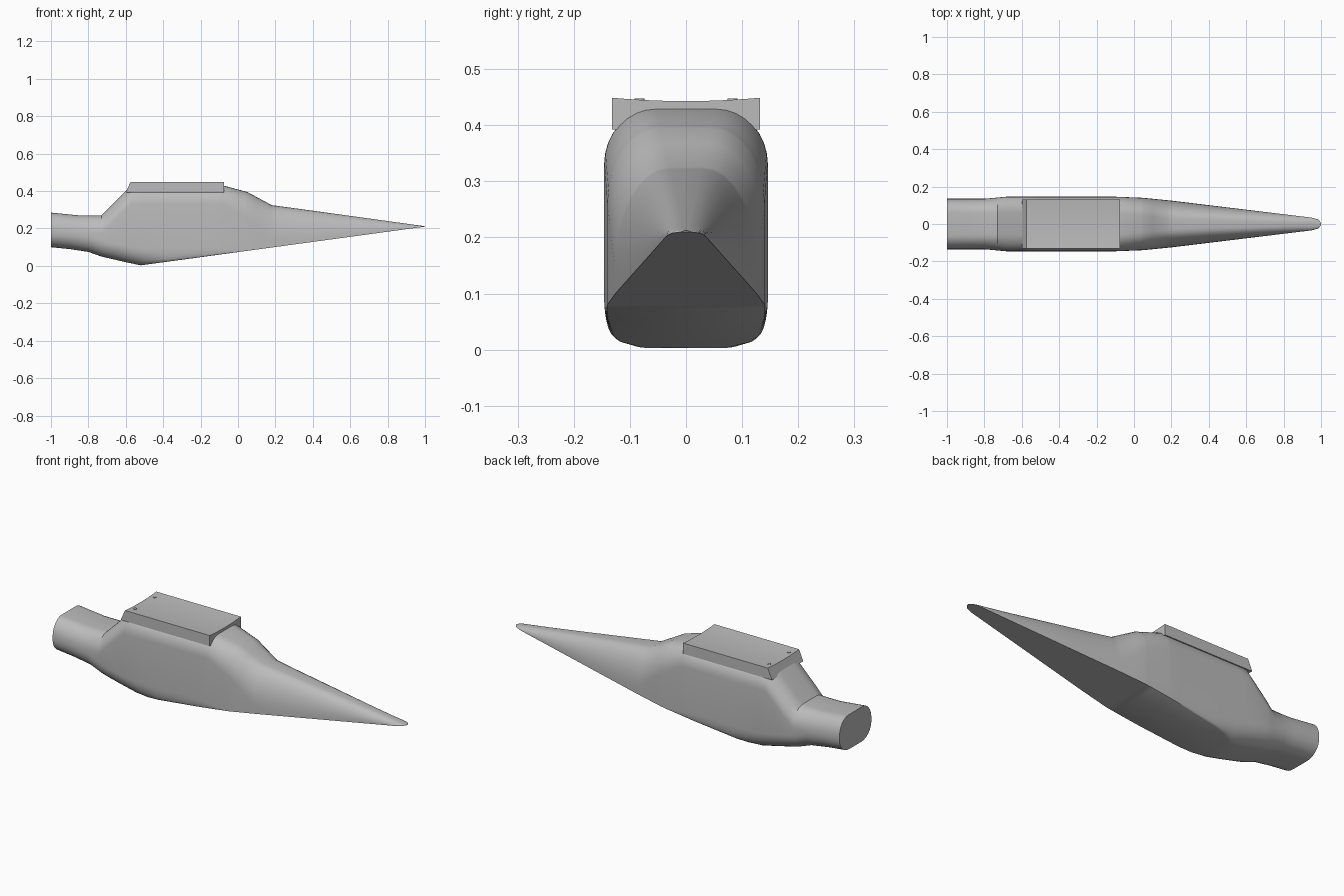
import bpy
import bmesh
from math import sin, cos, pi

cube = bpy.data.objects.get("Cube")
if cube:
    bpy.data.objects.remove(cube, do_unlink=True)


def material(name, value):
    mat = bpy.data.materials.new(name)
    mat.use_nodes = True
    colour = (value, value, value, 1)
    mat.diffuse_color = colour
    mat.node_tree.nodes["Principled BSDF"].inputs["Base Color"].default_value = colour
    return mat


GREY = material("plain grey", 0.5)


def finish(bm, name, angle):
    bmesh.ops.remove_doubles(bm, verts=bm.verts, dist=0.0001)
    bmesh.ops.recalc_face_normals(bm, faces=bm.faces)
    mesh = bpy.data.meshes.new(name)
    bm.to_mesh(mesh)
    bm.free()
    obj = bpy.data.objects.new(name, mesh)
    bpy.context.collection.objects.link(obj)
    mesh.materials.append(GREY)
    bpy.ops.object.select_all(action="DESELECT")
    obj.select_set(True)
    bpy.context.view_layer.objects.active = obj
    bpy.ops.object.shade_smooth_by_angle(angle=angle)
    return obj


def loft(bm, sections):
    rings = [[bm.verts.new(p) for p in section] for section in sections]
    count = len(rings[0])
    for a, b in zip(rings, rings[1:]):
        for i in range(count):
            j = (i + 1) % count
            bm.faces.new((a[i], a[j], b[j], b[i]))
    bm.faces.new(rings[0])
    bm.faces.new(rings[-1])


def along(profile, x):
    """Read a profile of (x, value) points at x."""
    for (xa, va), (xb, vb) in zip(profile, profile[1:]):
        if x <= xb:
            return va + (vb - va) * (x - xa) / (xb - xa)
    return profile[-1][1]


# Body profiles along its length
TOP = [(-1, .285), (-.85, .27), (-.73, .27), (-.57, .43), (-.08, .43),
       (.05, .395), (.18, .325), (.4, .295), (1, .212)]
BOTTOM = [(-1, .1), (-.9, .09), (-.8, .075), (-.73, .05), (-.6, .02),
          (-.52, .003), (1, .21)]
WIDTH = [(-1, .135), (-.8, .135), (-.68, .146), (-.1, .146), (.05, .14),
         (.2, .125), (.95, .034), (.985, .024), (1, .006)]
FLOOR = [(-1, .05), (-.52, .07), (-.45, .11), (-.38, .125), (-.15, .138), (.04, .141)]
KEEL = [(-1, .08), (-.52, .09), (-.15, .045), (.04, 0)]
CROWN = [(-1, .06), (-.57, .055), (-.08, .055), (.2, .03), (1, .003)]
SHOULDER = [(-1, .09), (-.57, .1), (-.08, .1), (.2, .18), (1, .1)]
STEPS = 8


def body_section(x):
    top, bottom, width = along(TOP, x), along(BOTTOM, x), along(WIDTH, x)
    height = top - bottom
    floor = min(along(FLOOR, x), width)
    keel = min(along(KEEL, x), height * .45)
    crown = min(along(CROWN, x), width * .5)
    shoulder = min(along(SHOULDER, x), height * .9)
    half = []
    for i in range(STEPS + 1):
        t = i / STEPS * pi / 2
        half.append((floor + (width - floor) * sin(t), bottom + keel * (1 - cos(t))))
    for i in range(STEPS + 1):
        t = i / STEPS * pi / 2
        half.append((crown + (width - crown) * cos(t), top - shoulder * (1 - sin(t))))
    return [(x, y, z) for y, z in half] + [(x, -y, z) for y, z in reversed(half)]


stations = {round(p[0], 3) for profile in (TOP, BOTTOM, WIDTH, FLOOR) for p in profile}
stations |= {i / 10 for i in range(-9, 10)}
bm = bmesh.new()
loft(bm, [body_section(x) for x in sorted(stations)])
finish(bm, "tapered_body", pi / 6)

# Saddle plate with a slightly hollow top and a raked rear end
bm = bmesh.new()
HALF = .132


def plate_section(x_low, x_high):
    rim = [(x_high, HALF * k / 5, .443 + .006 * (k / 5) ** 2) for k in range(-5, 6)]
    return rim + [(x_low, HALF, .392), (x_low, -HALF, .392)]


loft(bm, [plate_section(-.6, -.575), plate_section(-.075, -.075)])
finish(bm, "saddle_plate", pi / 6)

# Two small screw heads near the rear of the plate
for side, name in ((1, "left_screw"), (-1, "right_screw")):
    bm = bmesh.new()
    bmesh.ops.create_cone(bm, cap_ends=True, segments=16, radius1=.009, radius2=.009, depth=.004)
    bmesh.ops.translate(bm, verts=bm.verts, vec=(-.55, side * .083, .446))
    finish(bm, name, pi / 6)
